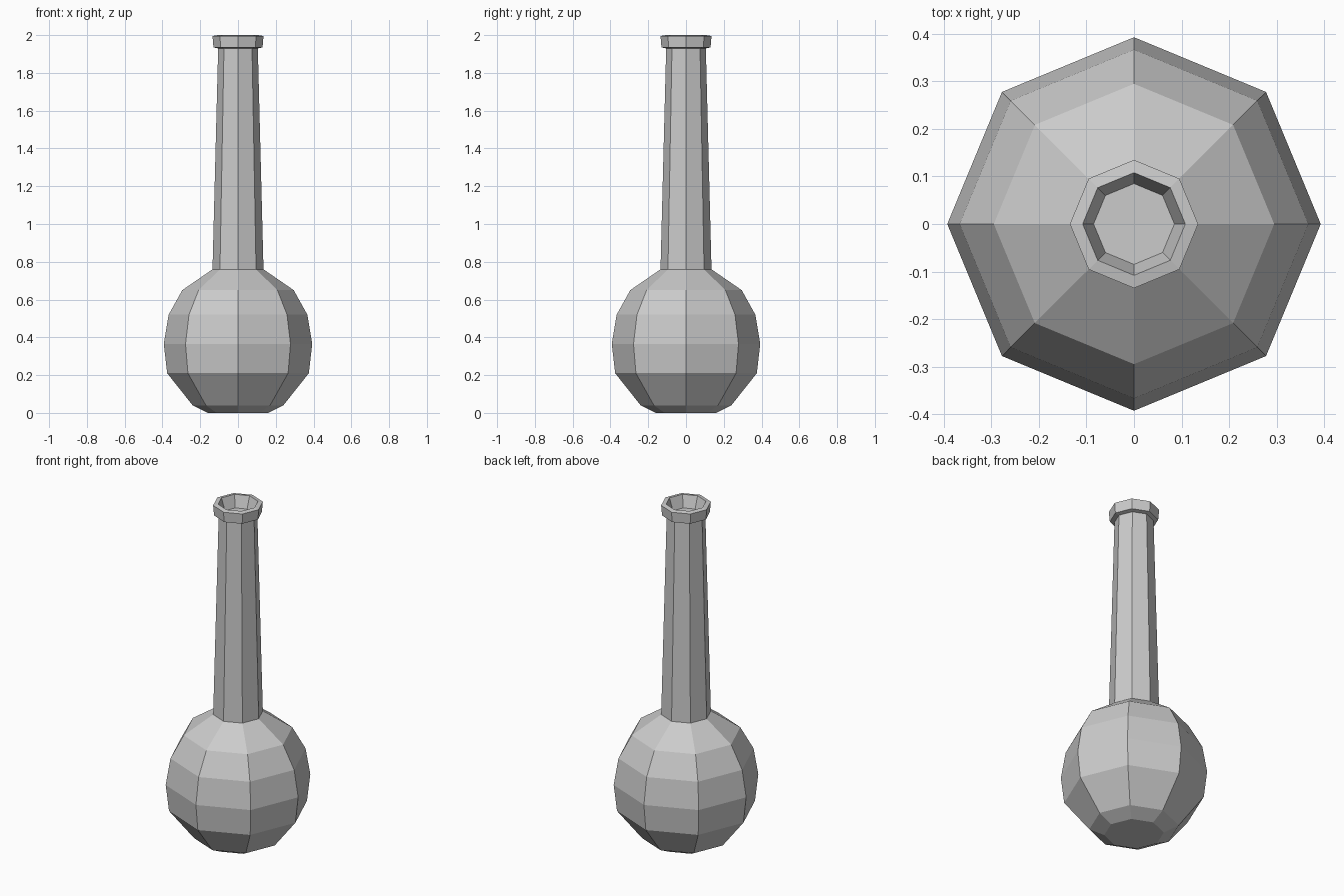
import bpy
import bmesh
from math import cos, sin, pi

cube = bpy.data.objects.get("Cube")
if cube:
    bpy.data.objects.remove(cube)

SIDES = 8

# One plain grey for the whole vessel
grey = bpy.data.materials.new("plain_grey")
grey.use_nodes = True
colour = (0.6, 0.6, 0.6, 1)
grey.diffuse_color = colour
grey.node_tree.nodes["Principled BSDF"].inputs["Base Color"].default_value = colour


def lathe(name, profile, cap_start=False, cap_end=False):
    """Turn (radius, height) points into a flat-shaded eight-sided part."""
    bm = bmesh.new()
    rings = []
    for r, z in profile:
        angles = [2 * pi * i / SIDES for i in range(SIDES)]
        rings.append([bm.verts.new((r * cos(a), r * sin(a), z)) for a in angles])
    for low, high in zip(rings, rings[1:]):
        for i in range(SIDES):
            j = (i + 1) % SIDES
            bm.faces.new((low[i], low[j], high[j], high[i]))
    if cap_start:
        bm.faces.new(rings[0][::-1])
    if cap_end:
        bm.faces.new(rings[-1])
    mesh = bpy.data.meshes.new(name)
    bm.to_mesh(mesh)
    bm.free()
    mesh.materials.append(grey)
    obj = bpy.data.objects.new(name, mesh)
    bpy.context.collection.objects.link(obj)
    return obj


# Round faceted body, closed underneath
lathe("bulb", [(0.16, 0.0), (0.24, 0.04), (0.375, 0.21), (0.393, 0.365),
               (0.367, 0.52), (0.295, 0.65), (0.135, 0.76)], cap_start=True)

# Long tapering neck
lathe("neck", [(0.135, 0.76), (0.105, 1.93)])

# Thick lip with a shallow recess closed by a floor
lathe("lip", [(0.105, 1.93), (0.13, 1.935), (0.135, 1.995), (0.108, 2.0),
              (0.085, 1.93)], cap_end=True)
